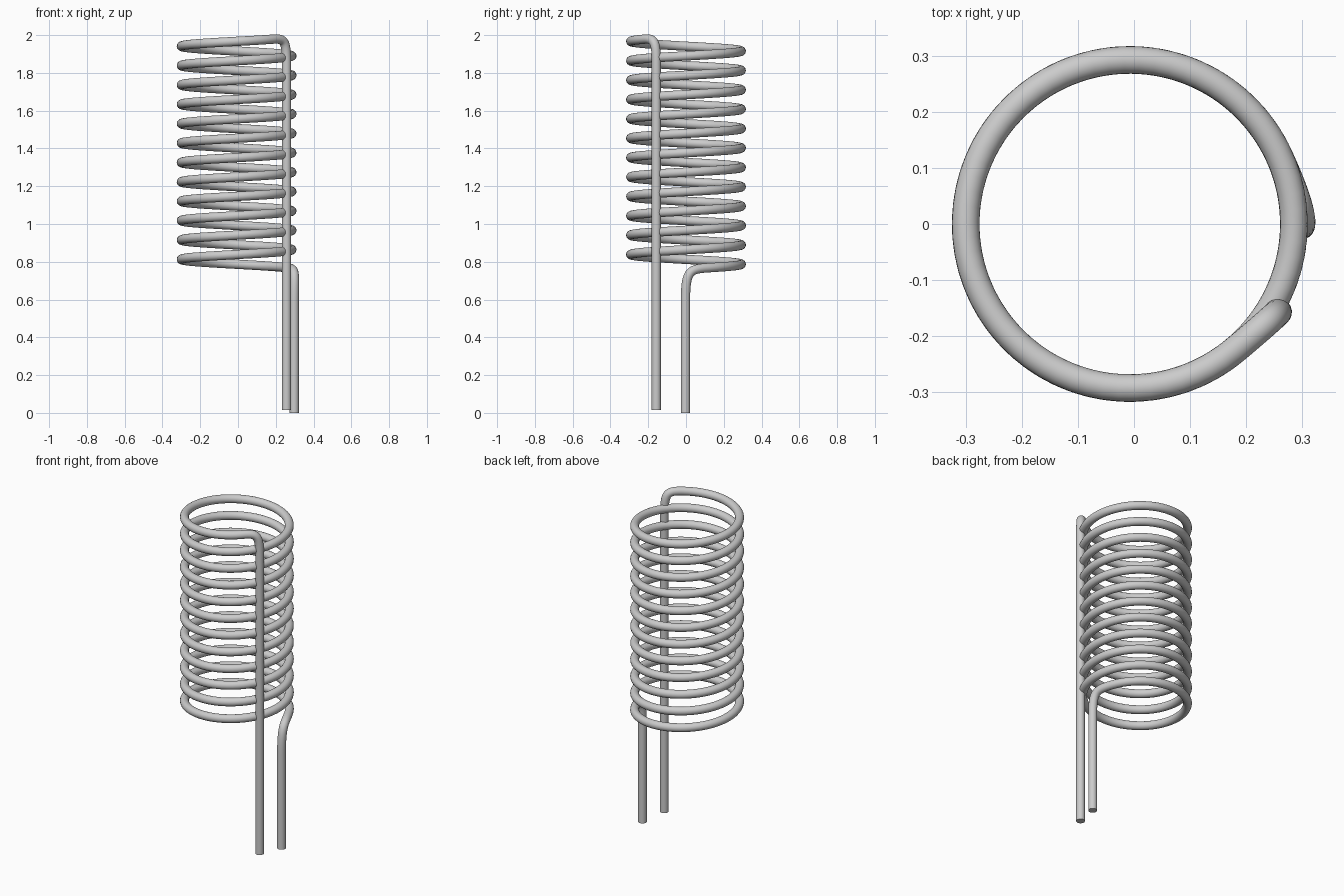
import bpy
from math import sin, cos, radians
from mathutils import Vector

if "Cube" in bpy.data.objects:
    bpy.data.objects.remove(bpy.data.objects["Cube"])

TUBE = 0.0245          # tube radius
CX, R = -0.0075, 0.2925  # coil centre and radius
PITCH, Z0 = 0.1026, 0.787  # rise per turn, height at 90 degrees


def helix(deg):
    a = radians(deg)
    return Vector((CX + R * cos(a), R * sin(a), Z0 + PITCH * (deg - 90) / 360))


def tangent(deg):
    return (helix(deg + 0.5) - helix(deg - 0.5)).normalized()


def bezier(p0, p1, p2, p3, n=28):
    pts = []
    for i in range(n + 1):
        t = i / n
        s = 1 - t
        pts.append(s**3 * p0 + 3 * s * s * t * p1 + 3 * s * t * t * p2 + t**3 * p3)
    return pts


def tube(name, pts):
    cu = bpy.data.curves.new(name, 'CURVE')
    cu.dimensions = '3D'
    cu.bevel_depth = TUBE
    cu.bevel_resolution = 8
    cu.use_fill_caps = True
    sp = cu.splines.new('POLY')
    sp.points.add(len(pts) - 1)
    for p, co in zip(sp.points, pts):
        p.co = (*co, 1)
    ob = bpy.data.objects.new(name, cu)
    bpy.context.collection.objects.link(ob)
    bpy.ops.object.select_all(action='DESELECT')
    ob.select_set(True)
    bpy.context.view_layer.objects.active = ob
    bpy.ops.object.convert(target='MESH')
    bpy.ops.object.shade_smooth_by_angle(angle=radians(40))


start, end = 25, 11 * 360 + 310

# short leg bending into the bottom turn
leg_a = Vector((0.298, -0.003, 0))
path = [leg_a]
path += bezier(leg_a + Vector((0, 0, 0.58)), leg_a + Vector((0, 0, 0.755)),
               helix(start) - tangent(start) * 0.12, helix(start))

# coil turns
steps = 780
path += [helix(start + (end - start) * i / steps) for i in range(1, steps)]

# top turn leaving the coil and dropping into the long leg
leg_b = Vector((0.257, -0.157, 0.015))
path += bezier(helix(end), helix(end) + tangent(end) * 0.085,
               Vector((leg_b.x, leg_b.y, 1.975)), Vector((leg_b.x, leg_b.y, 1.84)))
path.append(leg_b)

tube("coil_tube", path)
